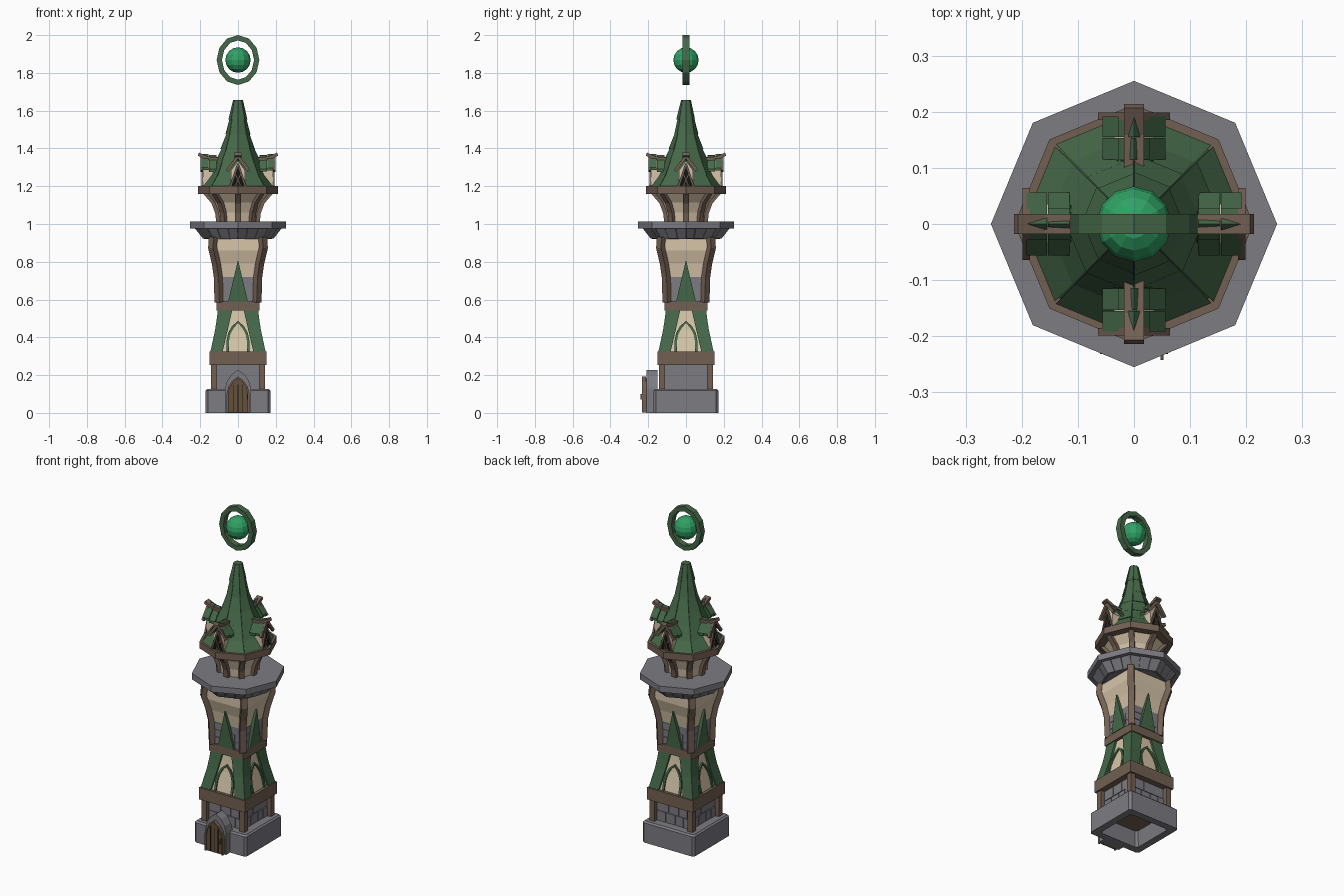
import bpy, bmesh, math, random
from mathutils import Vector, Matrix

if "Cube" in bpy.data.objects:
    bpy.data.objects.remove(bpy.data.objects["Cube"])
random.seed(4)

def mat(name, r, g, b):
    m = bpy.data.materials.new(name)
    m.diffuse_color = (r, g, b, 1)
    m.use_nodes = True
    m.node_tree.nodes["Principled BSDF"].inputs["Base Color"].default_value = m.diffuse_color
    return m
STONE = mat("grey stone", .20, .20, .225)
WOOD = mat("brown timber", .17, .116, .085)
DOOR = mat("door wood", .13, .08, .042)
PLASTER = mat("cream plaster", .68, .56, .40)
GREEN = mat("forest green", .06, .14, .066)
GEM = mat("emerald", .03, .36, .13)
DARK = mat("dark opening", .008, .006, .005)

def obj(name, bm, *mats, copies=1):
    src = bm.verts[:] + bm.edges[:] + bm.faces[:]
    for k in range(1, copies):
        new = bmesh.ops.duplicate(bm, geom=src)["geom"]
        vs = [v for v in new if isinstance(v, bmesh.types.BMVert)]
        bmesh.ops.rotate(bm, verts=vs, cent=(0, 0, 0), matrix=Matrix.Rotation(math.tau * k / copies, 3, 'Z'))
    bmesh.ops.recalc_face_normals(bm, faces=bm.faces[:])
    me = bpy.data.meshes.new(name)
    bm.to_mesh(me)
    bm.free()
    for m in mats:
        me.materials.append(m)
    bpy.context.collection.objects.link(bpy.data.objects.new(name, me))

def loft(bm, rings, mi=None, caps=True, loop=False):
    vs = [[bm.verts.new(p) for p in r] for r in rings]
    n = len(vs[0])
    for k in range(len(vs) if loop else len(vs) - 1):
        a, b = vs[k], vs[(k + 1) % len(vs)]
        for i in range(n):
            f = bm.faces.new((a[i], a[(i + 1) % n], b[(i + 1) % n], b[i]))
            f.material_index = mi[k] if mi else 0
    if caps and not loop:
        bm.faces.new(vs[0][::-1])
        bm.faces.new(vs[-1])

def octo(r, z):
    return [(r * math.cos(i * math.pi / 4), r * math.sin(i * math.pi / 4), z) for i in range(8)]

def square(h, z, c=0):
    if not c:
        return [(h, -h, z), (h, h, z), (-h, h, z), (-h, -h, z)]
    return [(h, c - h, z), (h, h - c, z), (h - c, h, z), (c - h, h, z),
            (-h, h - c, z), (-h, c - h, z), (c - h, -h, z), (h - c, -h, z)]

def hull(bm, pts):
    bmesh.ops.convex_hull(bm, input=[bm.verts.new(p) for p in pts])

def box(bm, x0, x1, y0, y1, z0, z1):
    loft(bm, [[(x0, y0, z), (x1, y0, z), (x1, y1, z), (x0, y1, z)] for z in (z0, z1)])

def sweep(bm, pts, side, w, d, closed=False):
    # square bar along a path lying in the plane normal to side
    pts, s, n = [Vector(p) for p in pts], Vector(side), len(pts)
    rings = []
    for i, p in enumerate(pts):
        a = pts[(i - 1) % n] if closed or i else p
        b = pts[(i + 1) % n] if closed or i < n - 1 else p
        m = (b - a).cross(s).normalized() * d / 2
        rings.append([p + s * w / 2 + m, p - s * w / 2 + m, p - s * w / 2 - m, p + s * w / 2 - m])
    loft(bm, rings, loop=closed)

def at(prof, z):
    for (r0, z0), (r1, z1) in zip(prof, prof[1:]):
        if z <= z1:
            return r0 + (r1 - r0) * max(0, z - z0) / (z1 - z0)
    return prof[-1][0]

def gothic(w, z0, zs, za):
    right = [(w, z0), (w, zs), (w * .85, zs + (za - zs) * .4), (w * .5, zs + (za - zs) * .75)]
    return right + [(0, za)] + [(-x, z) for x, z in right[::-1]]

def new():
    return bmesh.new()

def make(name, rings, *mats, **kw):
    bm = new()
    loft(bm, rings, **kw)
    obj(name, bm, *mats)

# stone plinth, floor, ground storey
make("plinth", [square(.172, 0, .012), square(.172, .118, .012), square(.163, .127, .012),
     square(.11, .127, .012), square(.13, 0, .012)], STONE, loop=True)
make("floor", [square(.135, .09), square(.135, .11)], WOOD)
make("ground_storey_wall", [square(.116, .1), square(.116, .27)], STONE)

def bricks(bm, half, z0, rows, rh, y):
    for r in range(rows):
        x = -half
        while x < half - .02:
            w = min(random.uniform(.05, .085), half - x)
            box(bm, x + .002, x + w - .002, -y - random.uniform(.003, .008), -y + .01,
                z0 + r * rh + .002, z0 + (r + 1) * rh - .002)
            x += w
bm = new()
bricks(bm, .108, .128, 2, .061, .116)
bricks(bm, .085, .59, 3, .043, .097)
obj("wall_bricks", bm, STONE, copies=4)
bm = new()
box(bm, .11, .142, -.142, -.11, .12, .27)
obj("ground_corner_posts", bm, WOOD, copies=4)
make("lower_beam_band", [square(.152, .253), square(.152, .325)], WOOD)
make("middle_beam_band", [square(.113, .542), square(.113, .59)], WOOD)

# door
bm = new()
hull(bm, [(x, y, z) for x, z in gothic(.068, 0, .13, .228) for y in (-.21, -.15)])
obj("door_surround", bm, STONE)
bm = new()
hull(bm, [(x, y, z) for x, z in gothic(.054, .002, .1, .185) for y in (-.224, -.2)])
obj("door", bm, DOOR)
bm = new()
sweep(bm, [(x, -.222, z) for x, z in gothic(.056, .002, .1, .188)], (0, 1, 0), .02, .009)
obj("door_frame", bm, WOOD)
bm = new()
for x in (-.025, 0, .025):
    box(bm, x - .002, x + .002, -.227, -.22, .005, .15)
obj("door_plank_gaps", bm, DARK)
bm = new()
box(bm, .047, .053, -.242, -.22, .07, .1)
obj("door_handle", bm, DOOR)

# flared storey with corner drapes and pointed arches
flare = [(.147, .32), (.134, .38), (.121, .44), (.112, .5), (.107, .545)]
make("flared_wall", [square(h - .012, z) for h, z in flare], PLASTER)
bm = new()
rings = []
for h, z in flare:
    c = .03 + .052 * (.545 - z) / .225
    i = h - .016
    rings.append([(c, -h, z), (h, -h, z), (h, -c, z), (i, -c, z), (i, -i, z), (c, -i, z)])
loft(bm, rings)
obj("green_corner_drapes", bm, GREEN, copies=4)
bm = new()
sweep(bm, [(x, -at(flare, z) + .011, z) for x, z in gothic(.054, .325, .38, .48)], (0, 1, 0), .014, .013)
obj("arch_trim", bm, GREEN, copies=4)

# upper storey
upper = [(.098, .585), (.102, .72), (.112, .79), (.133, .86), (.133, .93)]
make("upper_wall", [square(h, z) for h, z in upper], STONE, PLASTER, mi=[0, 1, 1, 1])
bm = new()
s = math.sqrt(.5)
posts = [(.101, .585), (.105, .72), (.115, .79), (.135, .875), (.131, .93)]
sweep(bm, [(h, -h, z) for h, z in posts], (s, s, 0), .036, .03)
obj("upper_corner_posts", bm, WOOD, copies=4)
bm = new()
hull(bm, [(-.052, -.116, .59), (.052, -.116, .59), (-.052, -.09, .59), (.052, -.09, .59),
          (0, -.127, .81), (0, -.11, .81)])
obj("green_pennants", bm, GREEN, copies=4)

# stone platform with block course
make("platform_slab", [octo(.255, .977), octo(.255, 1.013)], STONE)
make("platform_core", [octo(.178, .92), octo(.222, .98)], STONE)
bm = new()
for i in range(8):
    a0, a1 = [Vector(octo(1, 0)[(i + k) % 8]) for k in (0, 1)]
    for t0, t1 in ((.01, .3), (.32, .66), (.68, .99)):
        e = random.uniform(.003, .009)
        hull(bm, [a0.lerp(a1, t) * (r + q) + Vector((0, 0, z)) for t in (t0, t1)
                  for r, z in ((.18, .922), (.224, .978)) for q in (-.02, e)])
obj("platform_blocks", bm, STONE)

# flaring lantern room
room = [(.1, 1.0), (.107, 1.06), (.128, 1.115), (.175, 1.17)]
make("lantern_room_wall", [octo(r, z) for r, z in room], PLASTER)
bm = new()
sweep(bm, [(r + .004, 0, z) for r, z in room], (0, 1, 0), .03, .02)
obj("lantern_room_posts", bm, WOOD, copies=8)
make("eaves_ring", [octo(.213, 1.16), octo(.213, 1.2)], WOOD)

# shingled spire
spire = [(.192, 1.2), (.15, 1.26), (.116, 1.33), (.085, 1.4), (.058, 1.48), (.042, 1.56), (.024, 1.657)]
make("spire_core", [octo(r - .004, z) for r, z in spire], GREEN)
bm = new()
for (r0, z0), (r1, z1) in zip(spire, spire[1:]):
    for i in range(8):
        a0, a1 = [Vector(octo(1, 0)[(i + k) % 8]) for k in (0, 1)]
        e, drop = random.uniform(.004, .009), random.uniform(0, .01) if z0 > 1.21 else 0
        hull(bm, [a0.lerp(a1, t) * r + Vector((0, 0, z)) for t in (.015, .985)
                  for r, z in ((r0 + e, z0 - drop), (r0 - .01, z0 - drop), (r1 + .002, z1), (r1 - .01, z1))])
obj("spire_shingles", bm, GREEN)

# four dormers, modelled facing front
bm = new()
hull(bm, [(x, y, z) for x, z in ((-.036, 1.19), (.036, 1.19), (.036, 1.285), (-.036, 1.285), (0, 1.335))
          for y in (-.184, -.05)])
obj("dormer_walls", bm, PLASTER, copies=4)
bm = new()
for sx in (-1, 1):
    for y0, y1 in ((-.192, -.155), (-.153, -.115), (-.113, -.065)):
        lift = .02 * (-y0 - .1) / .09
        for t0, t1, up in ((0, .6, 0), (.5, 1, .005)):
            up += random.uniform(0, .004)
            hull(bm, [(sx * .056 * t, y, 1.335 + lift - .078 * t + up + q)
                      for t in (t0, t1) for y in (y0, y1) for q in (0, .014)])
obj("dormer_shingles", bm, GREEN, copies=4)
bm = new()
sweep(bm, [(0, -.21, 1.37), (0, -.16, 1.348), (0, -.06, 1.34)], (1, 0, 0), .036, .018)
for sx in (-1, 1):
    sweep(bm, [(sx * .058, -.192, 1.28), (0, -.192, 1.358)], (0, 1, 0), .014, .016)
    sweep(bm, [(sx * .04, -.188, 1.2), (0, -.188, 1.32)], (0, 1, 0), .012, .009)
    sweep(bm, [(sx * .015, -.188, 1.2), (-sx * .014, -.188, 1.265)], (0, 1, 0), .008, .004)
obj("dormer_timbers", bm, WOOD, copies=4)
bm = new()
hull(bm, [(x, y, z) for x, z in ((-.037, 1.2), (.037, 1.2), (0, 1.312)) for y in (-.187, -.18)])
obj("dormer_windows", bm, DARK, copies=4)

# floating orb and ring
bm = new()
bmesh.ops.create_uvsphere(bm, u_segments=12, v_segments=8, radius=.067, matrix=Matrix.Translation((0, 0, 1.868)))
obj("floating_orb", bm, GEM)
bm = new()
sweep(bm, [(.099 * math.sin(k * math.tau / 12), 0, 1.868 + .118 * math.cos(k * math.tau / 12))
           for k in range(12)], (0, 1, 0), .036, .028, closed=True)
obj("orb_ring", bm, GREEN)
